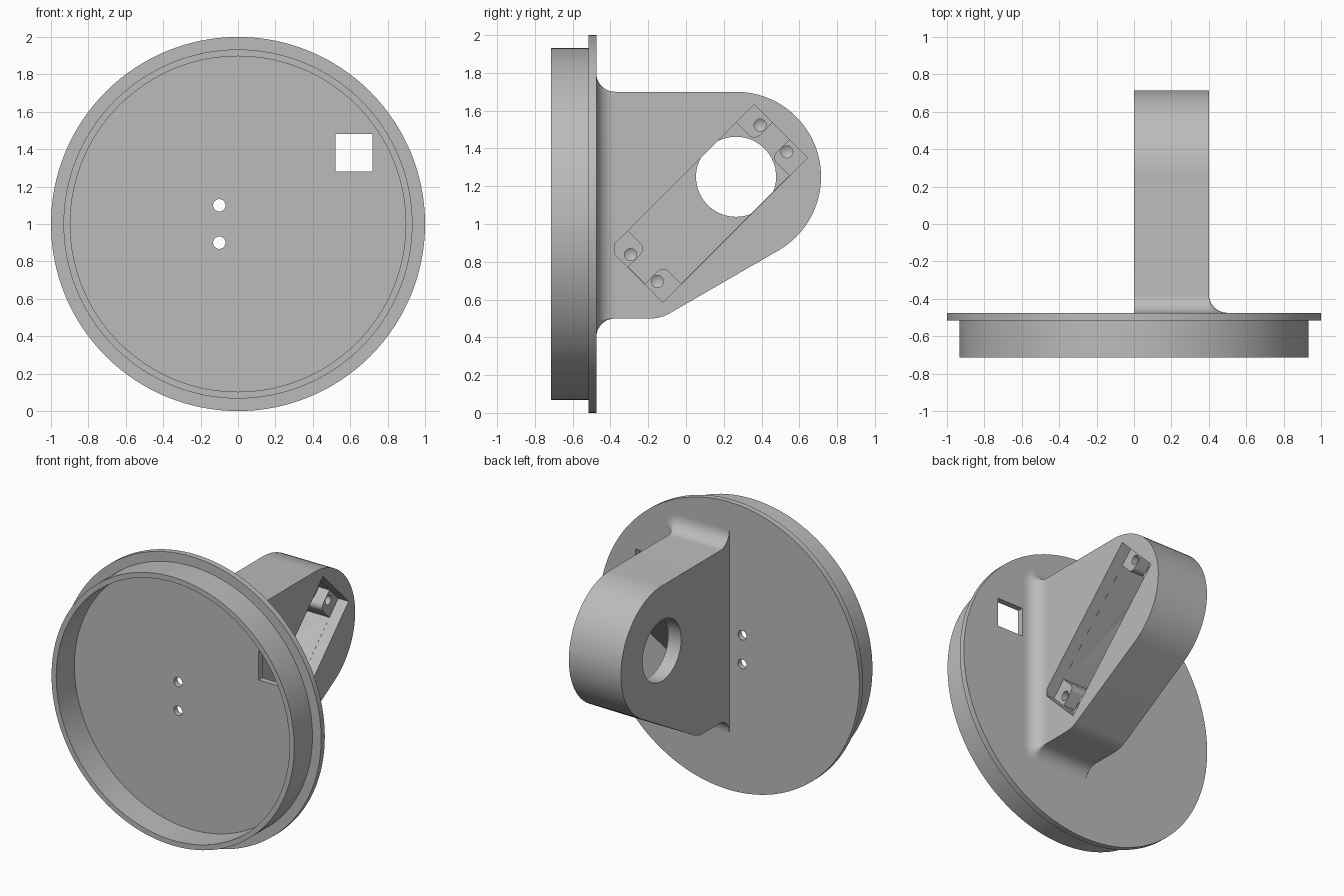
import bpy, bmesh
from math import sin, cos, pi, radians, sqrt
from mathutils import Vector

if "Cube" in bpy.data.objects:
    bpy.data.objects.remove(bpy.data.objects["Cube"])

grey = bpy.data.materials.new("plain grey")
grey.use_nodes = True
grey.diffuse_color = (0.5, 0.5, 0.5, 1)
grey.node_tree.nodes["Principled BSDF"].inputs["Base Color"].default_value = (0.5, 0.5, 0.5, 1)

BACK = -0.475      # rear face of the flange
FRONT = -0.515     # front face of the flange
THICK = 0.4        # bracket thickness along x
R = 0.1            # fillet radius
LOW, TOP = 0.5, 1.7
HUB = (0.265, 1.25)


def add_object(name, bm):
    mesh = bpy.data.meshes.new(name)
    bm.to_mesh(mesh)
    bm.free()
    mesh.materials.append(grey)
    obj = bpy.data.objects.new(name, mesh)
    bpy.context.collection.objects.link(obj)
    return obj


def prism(name, points, start, end, place):
    """Extrude a flat outline; place(p, q, t) gives the 3D position."""
    bm = bmesh.new()
    face = bm.faces.new([bm.verts.new(place(p, q, start)) for p, q in points])
    new = bmesh.ops.extrude_face_region(bm, geom=[face])["geom"]
    shift = Vector(place(0, 0, end)) - Vector(place(0, 0, start))
    bmesh.ops.translate(bm, vec=shift, verts=[v for v in new if isinstance(v, bmesh.types.BMVert)])
    bmesh.ops.recalc_face_normals(bm, faces=bm.faces)
    return add_object(name, bm)


def arc(cx, cy, r, a0, a1, n):
    angles = [radians(a0 + (a1 - a0) * i / n) for i in range(n + 1)]
    return [(cx + r * cos(a), cy + r * sin(a)) for a in angles]


def circle(cx, cy, r, n):
    return arc(cx, cy, r, 0, 360, n)[:-1]


def along_y(p, q, t):
    return (p, t, q)


def along_x(p, q, t):
    return (t, p, q)


def pocket_frame(u, v, t):
    """Pocket axes lie at 45 degrees in the bracket's side face."""
    return (t, 0.12 + (u + v) / sqrt(2), 1.11 + (u - v) / sqrt(2))


def activate(obj):
    bpy.ops.object.select_all(action='DESELECT')
    obj.select_set(True)
    bpy.context.view_layer.objects.active = obj


def cut(target, cutter):
    cutter.hide_render = True
    mod = target.modifiers.new("cut", 'BOOLEAN')
    mod.operation = 'DIFFERENCE'
    mod.solver = 'EXACT'
    mod.object = cutter
    activate(target)
    bpy.ops.object.modifier_apply(modifier=mod.name)
    bpy.data.objects.remove(cutter)


# Round flange with a square window and two small holes
flange = prism("flange", circle(0, 1, 1, 128), FRONT, BACK, along_y)
window = [(0.52, 1.28), (0.72, 1.28), (0.72, 1.48), (0.52, 1.48)]
cut(flange, prism("window_cutter", window, -0.6, -0.4, along_y))
for z in (0.9, 1.1):
    cut(flange, prism("hole_cutter", circle(-0.1, z, 0.033, 32), -0.6, -0.4, along_y))

# Thin rim standing out in front of the flange
bm = bmesh.new()
section = [(0.897, -0.715), (0.933, -0.715), (0.933, -0.505), (0.897, -0.505)]
ring = [bm.verts.new((r, y, 1)) for r, y in section]
edges = [bm.edges.new((ring[i], ring[(i + 1) % 4])) for i in range(4)]
bmesh.ops.spin(bm, geom=ring + edges, cent=(0, 0, 1), axis=(0, 1, 0),
               angle=2 * pi, steps=128)
bmesh.ops.remove_doubles(bm, verts=bm.verts, dist=1e-4)
bmesh.ops.recalc_face_normals(bm, faces=bm.faces)
rim = add_object("rim", bm)

# Bracket outline: filleted root, round nose, sloping underside
outline = arc(BACK + R, TOP + R, R, 180, 270, 10)
outline += arc(*HUB, 0.45, 90, -60, 40)
outline += arc(-0.187, LOW + 0.2, 0.2, -60, -90, 6)
outline += arc(BACK + R, LOW - R, R, 90, 180, 10)
outline += [(BACK - 0.02, LOW - R), (BACK - 0.02, TOP + R)]
bracket = prism("bracket", outline, 0, THICK, along_x)

# Deep pocket, leaving four screw posts with one rounded corner each
HALF_L, HALF_W, POST, GAP, ROUND = 0.54, 0.198, 0.405, 0.063, 0.04
quarter = [(POST, HALF_W)] + arc(POST + ROUND, GAP + ROUND, ROUND, 180, 270, 8) + [(HALF_L, GAP)]
plan = []
for su, sv in ((1, 1), (1, -1), (-1, -1), (-1, 1)):
    part = [(u * su, v * sv) for u, v in quarter]
    plan += part if su * sv > 0 else part[::-1]
cut(bracket, prism("pocket_cutter", plan, 0.1, 0.45, pocket_frame))

# Shallow recess above the posts
L, W = HALF_L + 0.001, HALF_W + 0.001
recess = [(L, W), (L, -W), (-L, -W), (-L, W)]
cut(bracket, prism("recess_cutter", recess, 0.32, 0.45, pocket_frame))

# Round opening through the pocket floor
cut(bracket, prism("opening_cutter", circle(*HUB, 0.212, 64), -0.05, 0.101, along_x))

# Blind screw holes with pointed ends
for u in (-0.485, 0.485):
    for v in (-0.1, 0.1):
        drill = prism("drill", circle(u, v, 0.032, 24), 0.18, 0.4, pocket_frame)
        bm = bmesh.new()
        bm.from_mesh(drill.data)
        bm.faces.ensure_lookup_table()
        tip = min(bm.faces, key=lambda f: f.calc_center_median().x)
        for vert in bmesh.ops.poke(bm, faces=[tip])["verts"]:
            vert.co.x -= 0.02
        bm.to_mesh(drill.data)
        bm.free()
        cut(bracket, drill)

# Fillet between the bracket's pocket side and the flange, wrapping both corners
bm = bmesh.new()
rows = []
for i in range(11):
    a = pi / 2 * (1 - i / 10)
    y, e = BACK + R - R * sin(a), R - R * cos(a)
    path = arc(THICK, LOW, e, -90, 0, 8) + arc(THICK, TOP, e, 0, 90, 8)
    rows.append([bm.verts.new((x, y, z)) for x, z in path])
for lower, upper in zip(rows, rows[1:]):
    for j in range(len(lower) - 1):
        bm.faces.new((lower[j], upper[j], upper[j + 1], lower[j + 1]))
bmesh.ops.remove_doubles(bm, verts=bm.verts, dist=1e-5)
fillet = add_object("side_fillet", bm)

# Smooth curved walls, keep hard edges
for obj in (flange, rim, bracket, fillet):
    activate(obj)
    bpy.ops.object.shade_smooth_by_angle(angle=radians(30))
